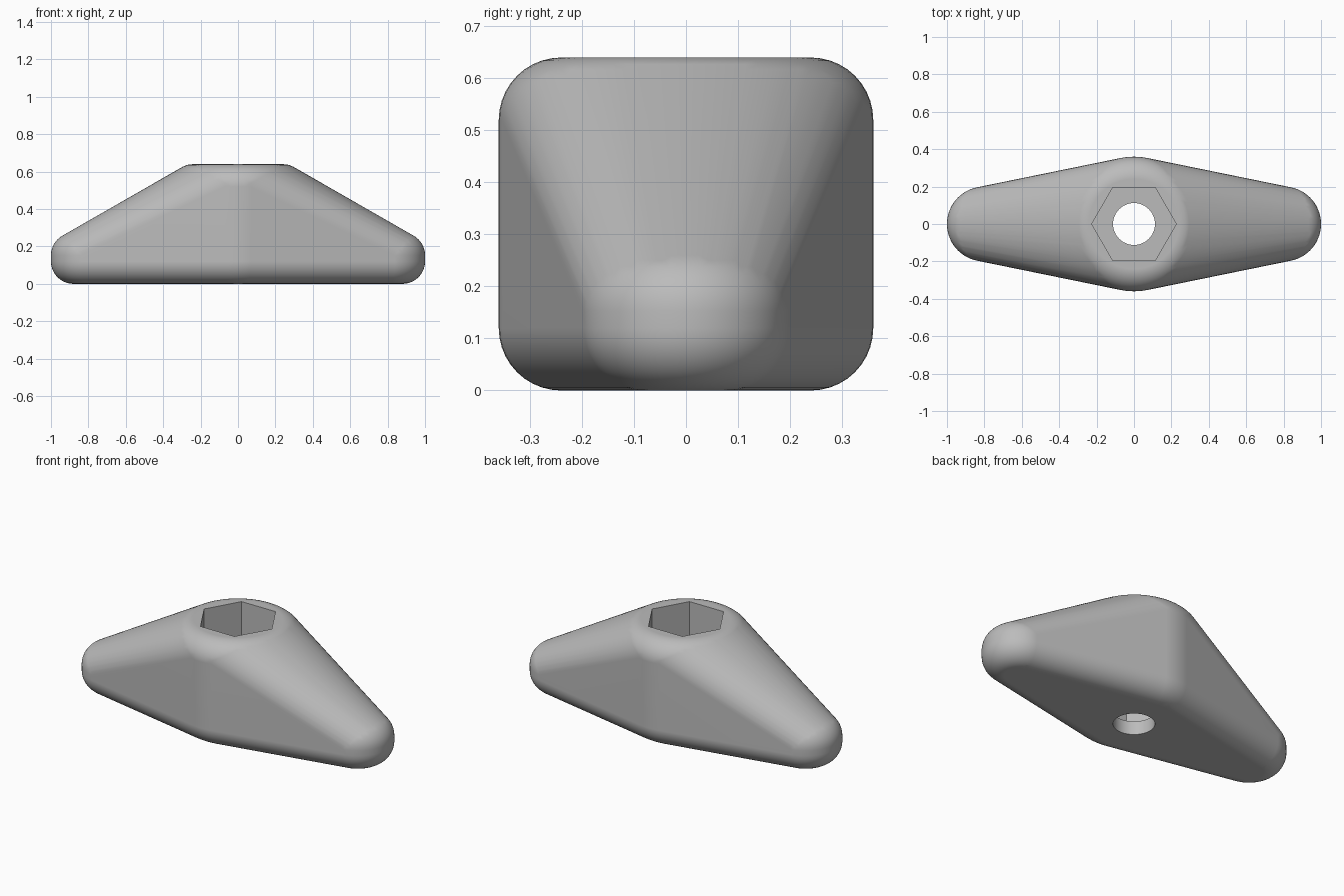
import bpy, bmesh, math
from mathutils import Vector

cube = bpy.data.objects.get("Cube")
if cube:
    bpy.data.objects.remove(cube, do_unlink=True)

FILLET = 0.12      # edge rounding radius
SEGMENTS = 64      # points around each rounded disc
STEPS = 10         # points over each quarter-round fillet

grey = bpy.data.materials.new("grey plastic")
grey.use_nodes = True
colour = (0.5, 0.5, 0.5, 1)
grey.diffuse_color = colour
grey.node_tree.nodes["Principled BSDF"].inputs["Base Color"].default_value = colour


def rounded_post(x, radius, top):
    """Points of an upright cylinder with filleted top and bottom rims."""
    core = radius - FILLET
    for i in range(SEGMENTS):
        a = math.tau * i / SEGMENTS
        for j in range(STEPS + 1):
            b = math.pi / 2 * j / STEPS
            r = core + FILLET * math.cos(b)
            rise = FILLET * math.sin(b)
            for z in (FILLET - rise, top - FILLET + rise):
                yield Vector((x + r * math.cos(a), r * math.sin(a), z))


def cutter(name, sides, radius, bottom, top):
    bpy.ops.mesh.primitive_cylinder_add(vertices=sides, radius=radius, depth=top - bottom,
                                        location=(0, 0, (top + bottom) / 2))
    ob = bpy.context.object
    ob.name = name
    ob.hide_render = True
    if sides == 6:
        # corners of the socket point along x
        ob.rotation_euler.z = math.pi / 6
    ob.data.materials.append(grey)
    return ob


# Wing knob body: a tall hub blended into two low wing tips
bm = bmesh.new()
for x, radius, top in ((0, 0.36, 0.64), (1 - 0.2, 0.2, 0.273), (0.2 - 1, 0.2, 0.273)):
    for p in rounded_post(x, radius, top):
        bm.verts.new(p)
bmesh.ops.remove_doubles(bm, verts=bm.verts, dist=0.0005)
hull = bmesh.ops.convex_hull(bm, input=bm.verts)
inside = [v for v in bm.verts if not v.link_faces]
bmesh.ops.delete(bm, geom=inside, context='VERTS')
bmesh.ops.dissolve_limit(bm, angle_limit=math.radians(0.3), verts=bm.verts, edges=bm.edges)
bmesh.ops.recalc_face_normals(bm, faces=bm.faces)
mesh = bpy.data.meshes.new("wing_knob")
bm.to_mesh(mesh)
bm.free()
mesh.materials.append(grey)
knob = bpy.data.objects.new("wing_knob", mesh)
bpy.context.collection.objects.link(knob)

# Hexagonal nut socket from the top and a round bolt hole through the base
cutters = [cutter("nut_socket_cutter", 6, 0.226, 0.08, 0.8),
           cutter("bolt_hole_cutter", 48, 0.112, -0.1, 0.3)]
bpy.ops.object.select_all(action='DESELECT')
bpy.context.view_layer.objects.active = knob
knob.select_set(True)
for c in cutters:
    cut = knob.modifiers.new(c.name, 'BOOLEAN')
    cut.operation = 'DIFFERENCE'
    cut.solver = 'EXACT'
    cut.object = c
    bpy.ops.object.modifier_apply(modifier=cut.name)
    bpy.data.objects.remove(c, do_unlink=True)

# Smooth fillets, crisp socket edges, flat large faces
knob.select_set(True)
bpy.ops.object.shade_smooth_by_angle(angle=math.radians(30))
weighted = knob.modifiers.new("flat_face_normals", 'WEIGHTED_NORMAL')
weighted.keep_sharp = True
